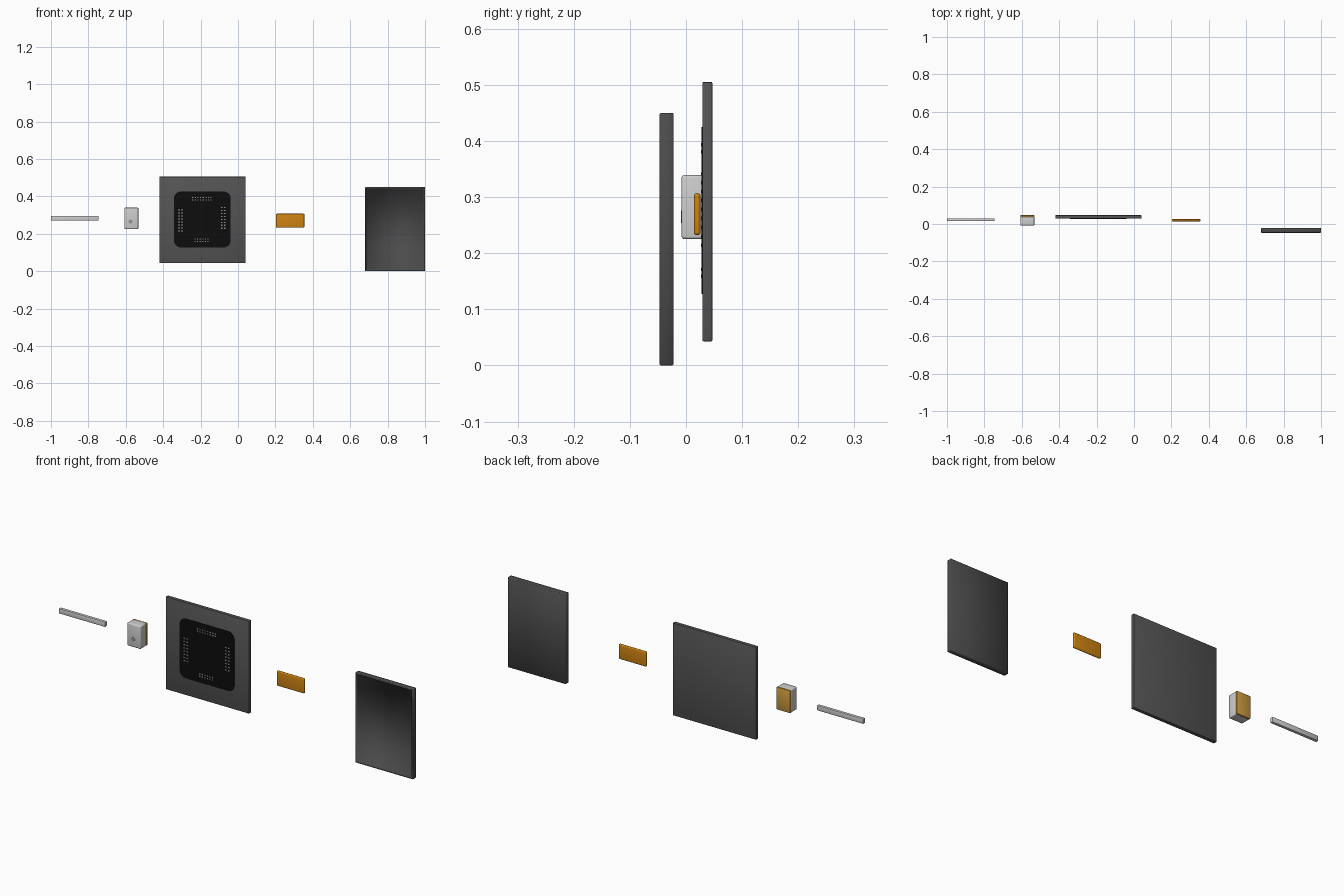
import bpy, bmesh, math

if "Cube" in bpy.data.objects:
    bpy.data.objects.remove(bpy.data.objects["Cube"])


def material(name, rgb):
    m = bpy.data.materials.new(name)
    m.diffuse_color = (*rgb, 1)
    m.use_nodes = True
    m.node_tree.nodes["Principled BSDF"].inputs["Base Color"].default_value = m.diffuse_color
    return m


SILVER = material("light grey", (0.62, 0.62, 0.62))
CHARCOAL = material("charcoal", (0.09, 0.09, 0.09))
BLACK = material("black", (0.004, 0.004, 0.004))
ORANGE = material("orange", (0.62, 0.23, 0.006))
GOLD = material("gold", (0.62, 0.33, 0.05))
SCREEN = material("dark grey", (0.07, 0.07, 0.07))
PIN = material("mid grey", (0.3, 0.3, 0.3))


def finish(name, bm, mat, angle=30):
    bmesh.ops.recalc_face_normals(bm, faces=bm.faces)
    me = bpy.data.meshes.new(name)
    bm.to_mesh(me)
    bm.free()
    me.materials.append(mat)
    ob = bpy.data.objects.new(name, me)
    bpy.context.collection.objects.link(ob)
    bpy.context.view_layer.objects.active = ob
    ob.select_set(True)
    bpy.ops.object.shade_smooth_by_angle(angle=math.radians(angle))
    ob.select_set(False)
    return ob


def add_box(bm, x, y, z):
    """Box spanning the (low, high) ranges on each axis."""
    vs = bmesh.ops.create_cube(bm, size=1)["verts"]
    for v in vs:
        for i, (a, b) in enumerate((x, y, z)):
            v.co[i] = (a + b) / 2 + v.co[i] * (b - a)


def box(name, x, y, z, mat, bevel=0.0, segments=2):
    bm = bmesh.new()
    add_box(bm, x, y, z)
    if bevel:
        bmesh.ops.bevel(bm, geom=bm.edges[:], offset=bevel, segments=segments,
                        profile=0.5, affect='EDGES')
    return finish(name, bm, mat)


def rounded_plate(name, x, z, y, r, mat, n=8):
    """Rounded rectangle in the xz plane, extruded along y."""
    bm = bmesh.new()
    centres = [(x[1] - r, z[1] - r), (x[0] + r, z[1] - r),
               (x[0] + r, z[0] + r), (x[1] - r, z[0] + r)]
    ring = []
    for q, (cx, cz) in enumerate(centres):
        for i in range(n + 1):
            a = math.pi / 2 * (q + i / n)
            ring.append(bm.verts.new((cx + r * math.cos(a), y[0], cz + r * math.sin(a))))
    f = bm.faces.new(ring)
    top = bmesh.ops.extrude_face_region(bm, geom=[f])["geom"]
    bmesh.ops.translate(bm, vec=(0, y[1] - y[0], 0),
                        verts=[v for v in top if isinstance(v, bmesh.types.BMVert)])
    return finish(name, bm, mat)


# Thin bar at the far left
box("slim_bar", (-1, -0.745), (0.015, 0.03), (0.271, 0.296), SILVER, 0.002)

# Small block with a gold backing and a dot on its front
box("small_block", (-0.608, -0.533), (-0.008, 0.04), (0.225, 0.339), SILVER, 0.005, 3)
box("block_backing", (-0.608, -0.533), (0.038, 0.047), (0.226, 0.338), GOLD, 0.002)
rounded_plate("block_dot", (-0.586, -0.564), (0.254, 0.276), (-0.009, -0.007), 0.0109, PIN)

# Square board with its black rounded pad
box("board", (-0.42, 0.04), (0.029, 0.047), (0.043, 0.505), CHARCOAL, 0.002)
rounded_plate("board_pad", (-0.342, -0.04), (0.127, 0.425), (0.0275, 0.03), 0.035, BLACK)

# Pin marks: a cluster of tiny plates on each side of the pad
bm = bmesh.new()


def pins(cx, cz, cols, rows, dx, dz, w, h):
    for i in range(cols):
        for j in range(rows):
            x = cx + (i - (cols - 1) / 2) * dx
            z = cz + (j - (rows - 1) / 2) * dz
            add_box(bm, (x - w, x + w), (0.0265, 0.028), (z - h, z + h))


pins(-0.307, 0.27, 2, 8, 0.016, 0.016, 0.005, 0.003)
pins(-0.078, 0.285, 2, 8, 0.016, 0.016, 0.004, 0.003)
pins(-0.193, 0.387, 8, 2, 0.014, 0.012, 0.003, 0.003)
pins(-0.195, 0.165, 6, 2, 0.014, 0.012, 0.003, 0.003)
finish("board_pins", bm, PIN)

# Orange pillow-edged cell
box("orange_cell", (0.203, 0.355), (0.014, 0.026), (0.232, 0.307), ORANGE, 0.0055, 4)

# Panel: rim around a recessed front, with smooth-blended shading
bm = bmesh.new()
add_box(bm, (0.68, 1.0), (-0.047, -0.022), (0, 0.45))
bmesh.ops.bevel(bm, geom=bm.edges[:], offset=0.002, segments=1, affect='EDGES')
bm.normal_update()
front = min(bm.faces, key=lambda f: f.calc_center_median().y)
bmesh.ops.inset_region(bm, faces=[front], thickness=0.008)
bmesh.ops.inset_region(bm, faces=[front], thickness=0.001, depth=-0.007)
finish("screen_panel", bm, SCREEN, 100)
